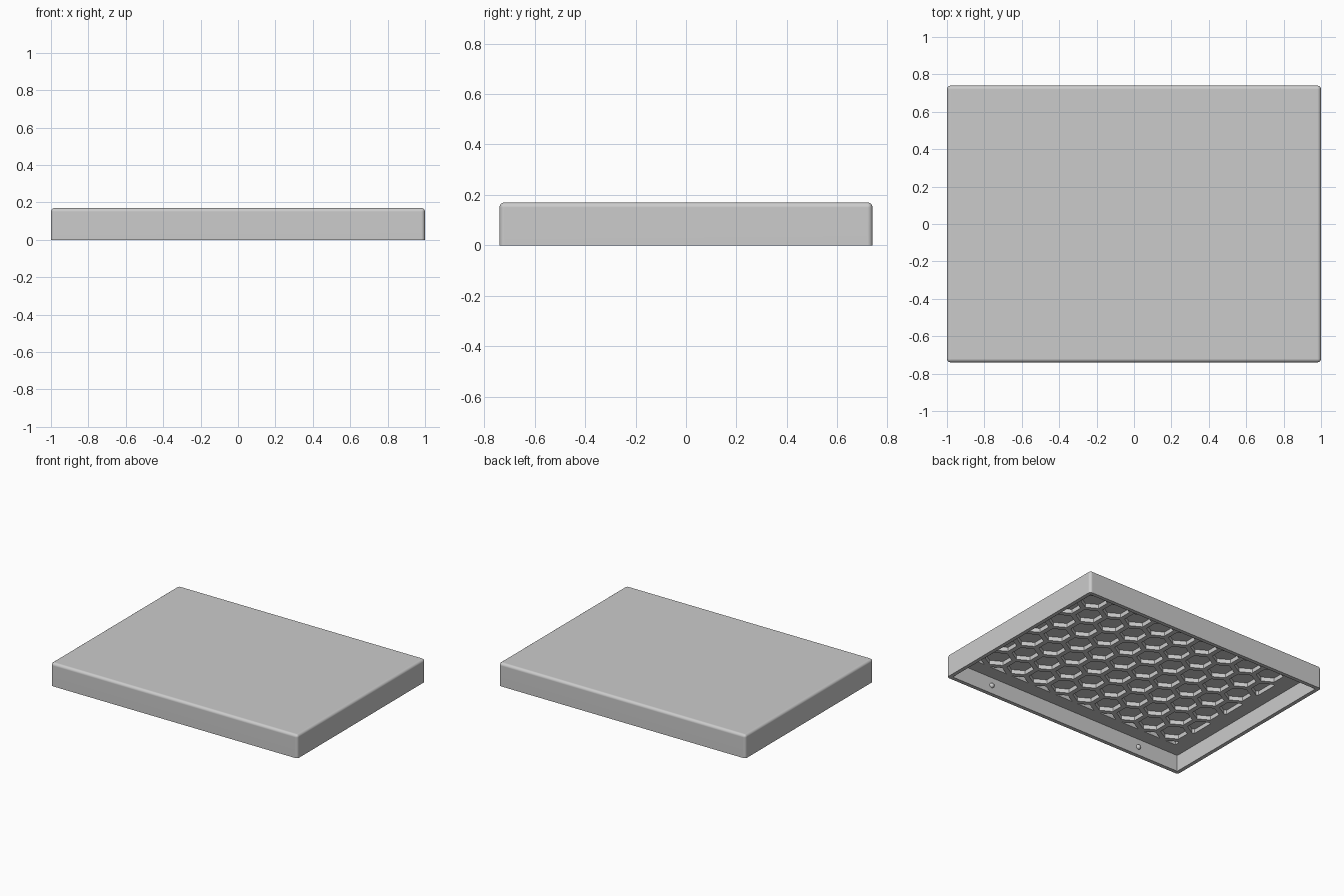
import bpy
import bmesh
from math import cos, sin, radians, sqrt
from mathutils import Vector

HALF_X, HALF_Y, HEIGHT = 1.0, 0.74, 0.17
WALL, CEILING, POCKET_TOP = 0.028, 0.12, 0.15
PITCH, HEX_R = 0.19, 0.09
FIELD_X, FIELD_Y = 0.87, 0.61

cube = bpy.data.objects.get("Cube")
if cube:
    bpy.data.objects.remove(cube, do_unlink=True)

grey = bpy.data.materials.new("light grey plastic")
grey.use_nodes = True
grey.diffuse_color = (0.6, 0.6, 0.6, 1)
grey.node_tree.nodes["Principled BSDF"].inputs["Base Color"].default_value = (0.6, 0.6, 0.6, 1)


def add_object(name, bm):
    mesh = bpy.data.meshes.new(name)
    bm.to_mesh(mesh)
    bm.free()
    mesh.materials.append(grey)
    obj = bpy.data.objects.new(name, mesh)
    bpy.context.collection.objects.link(obj)
    return obj


def box(hx, hy, z0, z1):
    bm = bmesh.new()
    bmesh.ops.create_cube(bm, size=2)
    for v in bm.verts:
        v.co = (v.co.x * hx, v.co.y * hy, z1 if v.co.z > 0 else z0)
    return bm


def activate(obj):
    bpy.ops.object.select_all(action='DESELECT')
    obj.select_set(True)
    bpy.context.view_layer.objects.active = obj


# Lid body: rounded along the top and upright edges, square at the rim
bm = box(HALF_X, HALF_Y, 0, HEIGHT)
edges = [e for e in bm.edges if any(v.co.z > 0.01 for v in e.verts)]
bmesh.ops.bevel(bm, geom=edges, offset=0.02, segments=4, profile=0.5, affect='EDGES')
lid = add_object("lid_shell", bm)

# Cutter for the hollow underside
cavity = add_object("cavity_cutter", box(HALF_X - WALL, HALF_Y - WALL, -0.1, CEILING))

# Cutter for the honeycomb pockets, trimmed to a rectangle
bm = bmesh.new()
for row in range(-4, 5):
    shift = 0.5 if row % 2 == 0 else 0
    for col in range(-6, 6):
        cx, cy = (col + shift) * PITCH, row * PITCH * sqrt(3) / 2
        if abs(cx) > FIELD_X + 0.05:
            continue
        bm.faces.new([bm.verts.new((cx + HEX_R * cos(radians(a)), cy + HEX_R * sin(radians(a)), 0.1))
                      for a in range(30, 390, 60)])
for axis, limit in ((Vector((1, 0, 0)), FIELD_X), (Vector((0, 1, 0)), FIELD_Y)):
    for side in (-1, 1):
        geom = bm.verts[:] + bm.edges[:] + bm.faces[:]
        bmesh.ops.bisect_plane(bm, geom=geom, plane_co=axis * side * limit,
                               plane_no=axis * side, clear_outer=True)
bm.normal_update()
pockets = add_object("pocket_cutter", bm)
solid = pockets.modifiers.new("depth", 'SOLIDIFY')
solid.thickness = POCKET_TOP - 0.1
solid.offset = 1
activate(pockets)
bpy.ops.object.modifier_apply(modifier=solid.name)

# Hollow the lid, then cut the honeycomb into its ceiling
for cutter in (cavity, pockets):
    cutter.hide_render = True
    cut = lid.modifiers.new("cut", 'BOOLEAN')
    cut.operation = 'DIFFERENCE'
    cut.solver = 'EXACT'
    cut.object = cutter
    activate(lid)
    bpy.ops.object.modifier_apply(modifier=cut.name)
    bpy.data.objects.remove(cutter, do_unlink=True)
activate(lid)
bpy.ops.object.shade_smooth_by_angle()
weighted = lid.modifiers.new("flat_faces", 'WEIGHTED_NORMAL')
weighted.keep_sharp = True

# Snap bumps on the inside of the long walls
for y_name, sy in (("front", -1), ("back", 1)):
    for x_name, sx in (("right", -1), ("left", 1)):
        bm = bmesh.new()
        bmesh.ops.create_uvsphere(bm, u_segments=16, v_segments=10, radius=0.018)
        bmesh.ops.translate(bm, verts=bm.verts,
                            vec=(sx * 0.635, sy * (HALF_Y - WALL), 0.06))
        bump = add_object(f"snap_bump_{y_name}_{x_name}", bm)
        activate(bump)
        bpy.ops.object.shade_smooth_by_angle()
